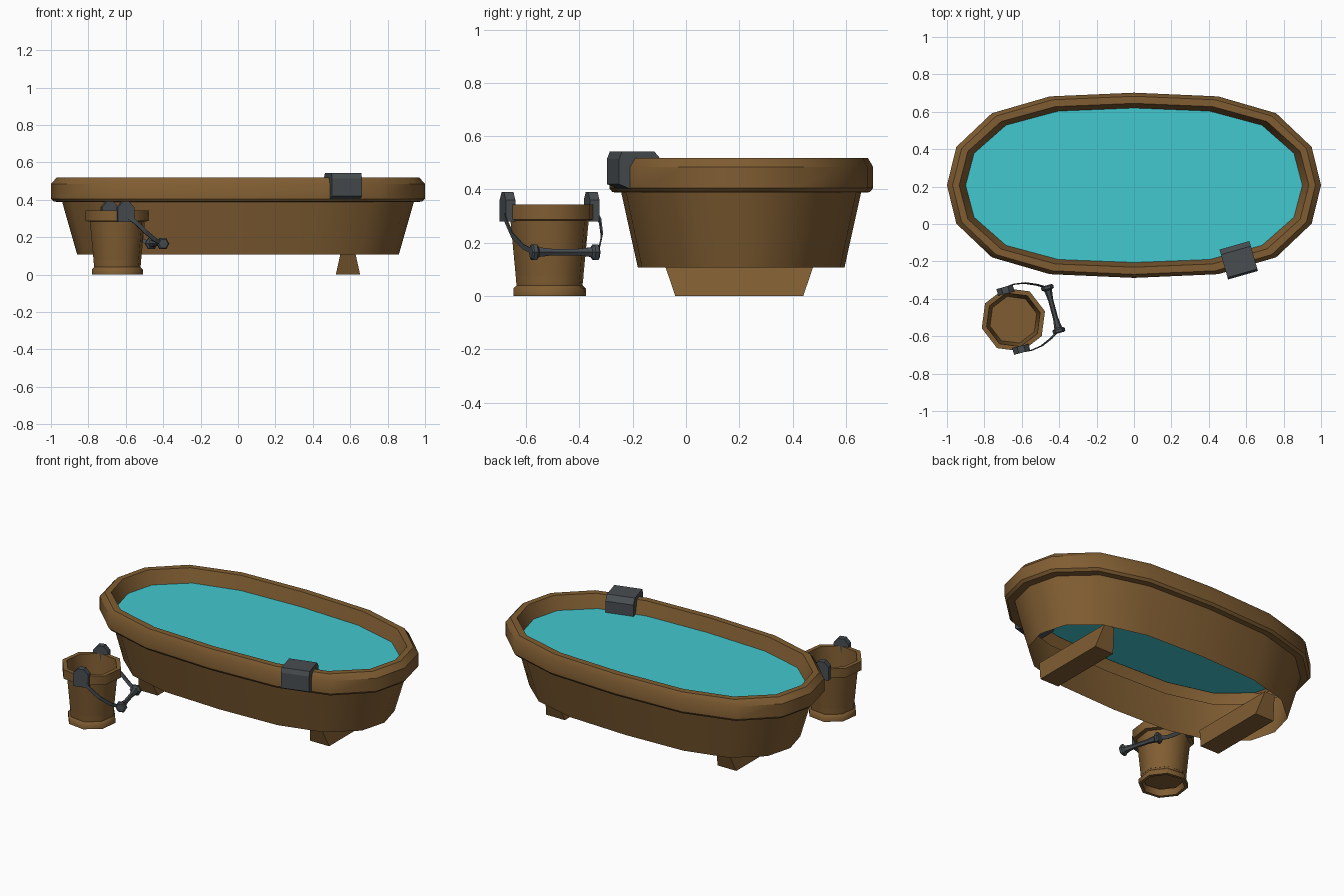
import bpy, bmesh, math
from mathutils import Vector, Matrix

if "Cube" in bpy.data.objects:
    bpy.data.objects.remove(bpy.data.objects["Cube"])


def material(name, rgb):
    m = bpy.data.materials.new(name)
    m.diffuse_color = (*rgb, 1)
    m.use_nodes = True
    m.node_tree.nodes["Principled BSDF"].inputs["Base Color"].default_value = m.diffuse_color
    return m


WOOD = material("brown wood", (0.216, 0.110, 0.032))
WATER = material("turquoise water", (0.055, 0.58, 0.63))
METAL = material("dark grey metal", (0.065, 0.075, 0.082))


def finish(name, bm, mat, smooth=None, matrix=None, fix=True):
    """Turn a bmesh into an object, smooth below the given angle in degrees."""
    if matrix:
        bm.transform(matrix)
    if fix:
        bmesh.ops.recalc_face_normals(bm, faces=bm.faces)
    if smooth:
        for f in bm.faces:
            f.smooth = True
        for e in bm.edges:
            e.smooth = len(e.link_faces) == 2 and e.calc_face_angle(0) < math.radians(smooth)
    me = bpy.data.meshes.new(name)
    bm.to_mesh(me)
    bm.free()
    me.materials.append(mat)
    ob = bpy.data.objects.new(name, me)
    bpy.context.collection.objects.link(ob)
    return ob


def loft(rings, closed=True, cap_start=False, cap_end=False):
    """Skin a list of rings of points."""
    bm = bmesh.new()
    vs = [[bm.verts.new(p) for p in r] for r in rings]
    n = len(vs[0])
    for a, b in zip(vs, vs[1:]):
        for i in range(n if closed else n - 1):
            j = (i + 1) % n
            bm.faces.new((a[i], a[j], b[j], b[i]))
    if cap_start:
        bm.faces.new(vs[0][::-1])
    if cap_end:
        bm.faces.new(vs[-1])
    return bm


def circle(r, z, n, turn=0.0):
    return [(r * math.cos(turn + k * math.tau / n), r * math.sin(turn + k * math.tau / n), z)
            for k in range(n)]


def prism(profile, half):
    """Extrude an (y, z) profile along x from -half to half."""
    return loft([[(x, y, z) for y, z in profile] for x in (-half, half)], True, True, True)


# ---- Tub: 16-sided long oval, measured from one quarter ----
TUB_Y = 0.207
quarter = [(1.0, 0.0), (0.95, 0.414), (0.76, 0.778), (0.45, 0.96), (0.0, 1.0)]
oval = quarter + [(-x, y) for x, y in quarter[-2::-1]]
oval += [(x, -y) for x, y in oval[-2:0:-1]]


def tub_ring(sx, sy, z):
    return [(x * sx, TUB_Y + y * sy, z) for x, y in oval]


tub = loft([tub_ring(*r) for r in (
    (0.86, 0.388, 0.108), (0.94, 0.45, 0.388), (0.985, 0.483, 0.39),
    (1.0, 0.495, 0.405), (1.0, 0.495, 0.485), (0.97, 0.476, 0.518),
    (0.935, 0.438, 0.518), (0.90, 0.413, 0.435))])
finish("tub", tub, WOOD, 35)

# Water surface
bm = bmesh.new()
bm.faces.new([bm.verts.new(p) for p in tub_ring(0.90, 0.413, 0.437)])
finish("water", bm, WATER, fix=False)

# Two cross feet, narrower in x and longer in y towards the top
for side, label in ((-1, "left"), (1, "right")):
    rings = []
    for hx, hy, z in ((0.065, 0.24, 0.0), (0.035, 0.286, 0.135)):
        rings.append([(side * 0.588 + a * hx, 0.2 + b * hy, z)
                      for a, b in ((-1, -1), (1, -1), (1, 1), (-1, 1))])
    finish(label + "_foot", loft(rings, True, True, True), WOOD)

# Metal clip hooked over the rim
clip = prism([(-0.083, 0.42), (-0.083, 0.515), (-0.072, 0.542), (0.055, 0.542),
              (0.083, 0.51), (0.083, 0.44), (0.05, 0.425), (-0.04, 0.402)], 0.083)
finish("rim_clip", clip, METAL,
       matrix=Matrix.Translation((0.56, -0.194, 0)) @ Matrix.Rotation(math.radians(16), 4, 'Z'))

# ---- Bucket: built at the origin, then turned and moved ----
PLACE = Matrix.Translation((-0.645, -0.512, 0)) @ Matrix.Rotation(math.radians(15), 4, 'Z')

bucket = loft([circle(r, z, 8) for r, z in (
    (0.118, 0.042), (0.122, 0.0), (0.141, 0.0), (0.141, 0.028), (0.128, 0.04),
    (0.152, 0.283), (0.175, 0.287), (0.175, 0.343), (0.148, 0.343), (0.130, 0.05))],
    cap_end=True)
finish("bucket", bucket, WOOD, 47, PLACE)

for side, label in ((-1, "front"), (1, "back")):
    # Lug holding the handle
    shape = [(-0.045, 0.28), (0.045, 0.28), (0.045, 0.36),
             (0.018, 0.39), (-0.018, 0.39), (-0.045, 0.36)]
    lug = loft([[(x, side * v, z) for x, z in shape] for v in (0.145, 0.182)], True, True, True)
    finish(label + "_lug", lug, METAL, matrix=PLACE)

    # Flat curved handle strap
    path = [(0.0, 0.178, 0.315), (0.05, 0.183, 0.282), (0.11, 0.174, 0.228),
            (0.17, 0.148, 0.185), (0.22, 0.118, 0.165)]
    w, t = Vector((0.006, 0, 0.009)), Vector((0.001, 0.0025, 0))
    rings = []
    for p in path:
        p = Vector(p)
        ring = [p - w - t, p + w - t, p + w + t, p - w + t]
        rings.append([(q.x, side * q.y, q.z) for q in ring])
    finish(label + "_handle_strap", loft(rings, True, True, True), METAL, matrix=PLACE)

# Hand grip with a knob at each end
grip_profile = [(0.026, -0.132), (0.034, -0.126), (0.034, -0.112), (0.021, -0.103), (0.014, -0.05)]
grip_profile += [(r, -v) for r, v in reversed(grip_profile)]
grip = loft([circle(r, v, 6) for r, v in grip_profile], True, True, True)
finish("handle_grip", grip, METAL, matrix=PLACE @ Matrix.Translation((0.22, 0, 0.165))
       @ Matrix.Rotation(math.radians(-90), 4, 'X'))
